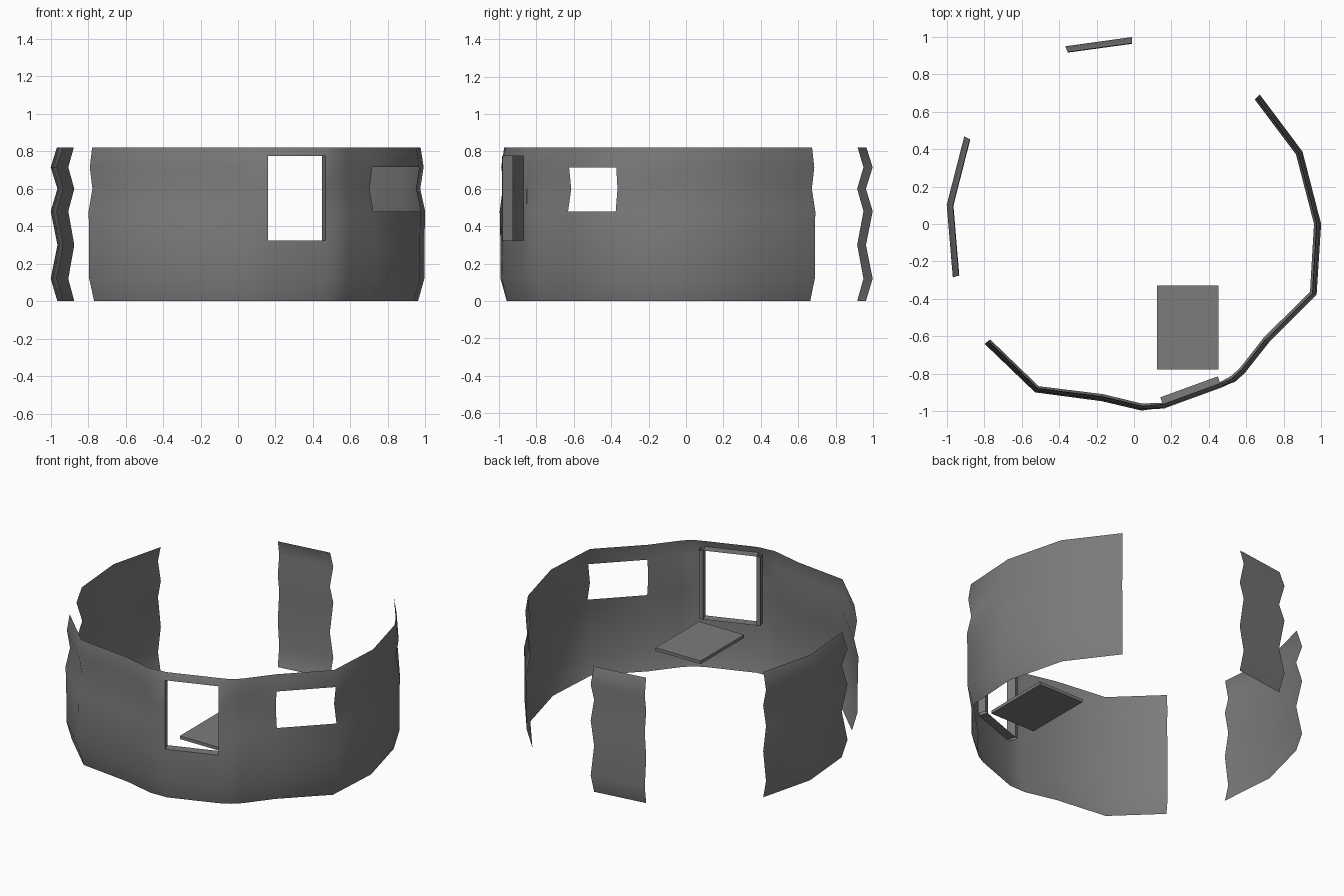
import bpy, bmesh
from mathutils import Vector

if "Cube" in bpy.data.objects:
    bpy.data.objects.remove(bpy.data.objects["Cube"])

# Dark grey plaster
grey = bpy.data.materials.new("dark_grey")
grey.diffuse_color = (.2, .2, .2, 1)
grey.use_nodes = True
grey.node_tree.nodes["Principled BSDF"].inputs["Base Color"].default_value = grey.diffuse_color


def finish(name, bm, smooth=True):
    me = bpy.data.meshes.new(name)
    bm.to_mesh(me)
    bm.free()
    me.materials.append(grey)
    ob = bpy.data.objects.new(name, me)
    bpy.context.collection.objects.link(ob)
    bpy.context.view_layer.objects.active = ob
    ob.select_set(True)
    if smooth:
        bpy.ops.object.shade_smooth_by_angle(angle=0.9)
    ob.select_set(False)
    return ob


def sheet(name, path, levels, waves, holes=(), flat=(), flat_levels=None, flat_waves=None):
    """Thin upright sheet along a plan path, rippled in and out over its height."""
    bm = bmesh.new()
    cols = []
    for i, p in enumerate(path):
        p = Vector((p[0], p[1], 0))
        out = p.normalized()
        zs, ws = (flat_levels, flat_waves) if i in flat else (levels, waves)
        cols.append([bm.verts.new(p + out * w + Vector((0, 0, z))) for z, w in zip(zs, ws)])
    for i in range(len(cols) - 1):
        for j in range(len(levels) - 1):
            if (i, j) not in holes:
                bm.faces.new((cols[i][j], cols[i + 1][j], cols[i + 1][j + 1], cols[i][j + 1]))
    return finish(name, bm)


levels = [0, .12, .30, .48, .60, .715, .82]
ripple = [-.018, .018, -.018, .018, -.018, .018, -.015]
bulge = [-.022, .012, .012, .016, -.010, .008, -.008]

# Main curved wall with the framed opening and the plain window
left, right = (.16, -.98), (.467, -.868)
path = [(-.785, -.63), (-.52, -.885), (-.17, -.93), (.04, -.98), left, right,
        (.53, -.83), (.58, -.785), (.71, -.62), (.96, -.37), (.983, 0),
        (.885, .38), (.66, .68)]
holes = {(4, 2), (4, 3), (4, 4), (8, 3), (8, 4)}
sheet("main_wall", path, levels, bulge, holes, flat=(4, 5),
      flat_levels=[0, .12, .325, .48, .60, .775, .82],
      flat_waves=[-.025, .005, 0, 0, 0, 0, -.02])

# Loose wall pieces at the left and the back
sheet("left_wall_piece", [(-.89, .46), (-.982, .10), (-.95, -.28)], levels, ripple)
sheet("back_wall_piece", [(-.01, .98), (-.36, .932)], levels, ripple)

# Jamb lining running inward around the opening, with a narrow side post each side
bm = bmesh.new()
depth = Vector((-.34, .94, 0)) * .058
along = Vector((.94, .34, 0)) * .025
ring = [Vector((*left, .325)), Vector((*right, .325)),
        Vector((*right, .775)), Vector((*left, .775))]
outer = [bm.verts.new(p) for p in ring]
inner = [bm.verts.new(p + depth) for p in ring]
for k in range(4):
    n = (k + 1) % 4
    bm.faces.new((outer[k], outer[n], inner[n], inner[k]))
for a, b, side in ((3, 0, -1), (1, 2, 1)):
    lip = [bm.verts.new(ring[k] + depth + along * side) for k in (a, b)]
    foot = [bm.verts.new(ring[k] + depth * .1 + along * side) for k in (a, b)]
    bm.faces.new((inner[a], inner[b], lip[1], lip[0]))
    bm.faces.new((lip[0], lip[1], foot[1], foot[0]))
finish("window_jamb", bm, smooth=False)

# Shutter panel folded down flat behind the opening
bpy.ops.mesh.primitive_cube_add(size=1, location=(.287, -.553, .315))
shutter = bpy.context.object
shutter.name = "shutter_panel"
shutter.scale = (.326, .45, .02)
bpy.ops.object.transform_apply(location=False, rotation=False, scale=True)
shutter.data.materials.append(grey)
